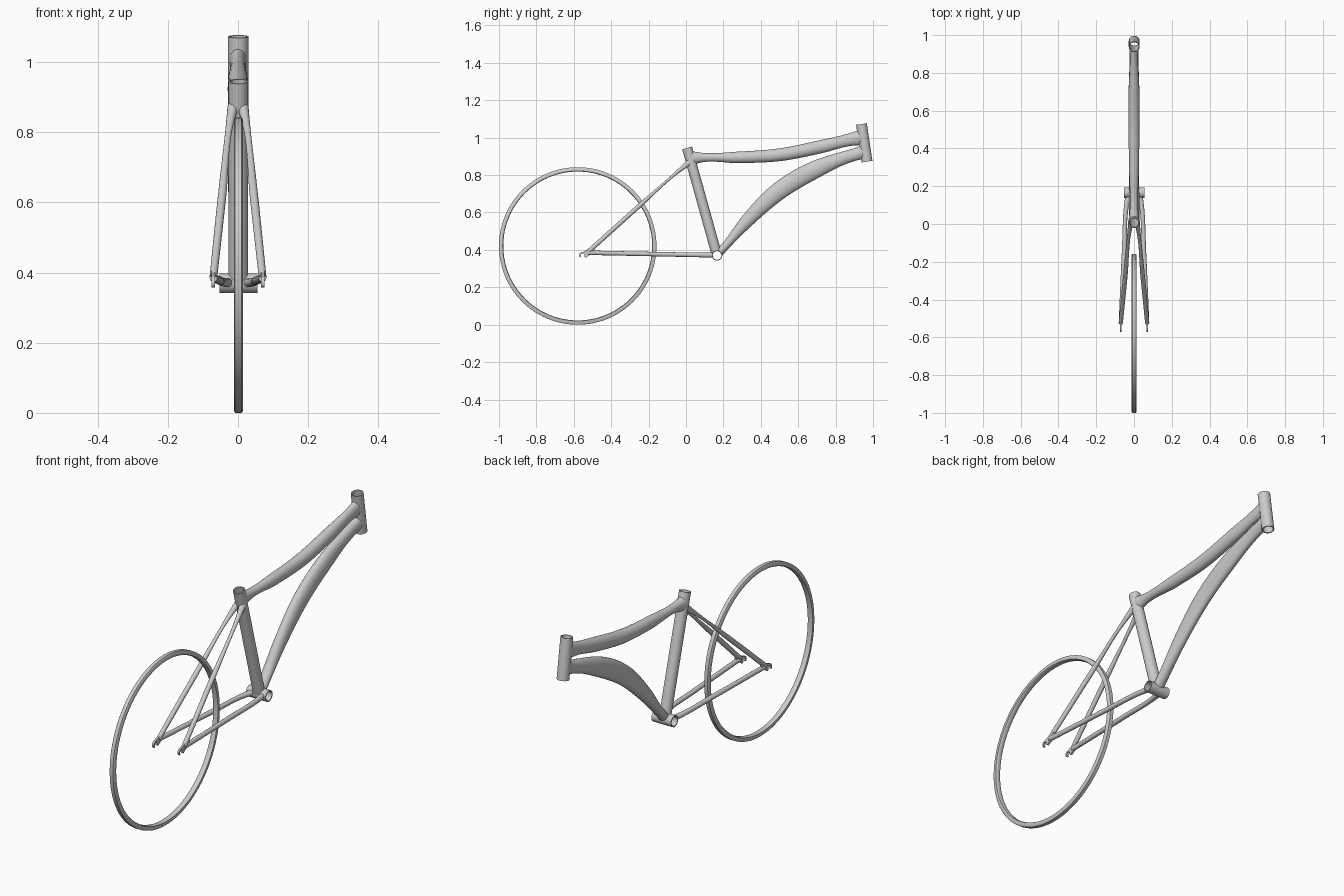
import bpy, bmesh, math
from mathutils import Vector

if "Cube" in bpy.data.objects:
    bpy.data.objects.remove(bpy.data.objects["Cube"])

X = Vector((1, 0, 0))


def smooth(ob, angle=40):
    bpy.ops.object.select_all(action='DESELECT')
    ob.select_set(True)
    bpy.context.view_layer.objects.active = ob
    bpy.ops.object.shade_smooth_by_angle(angle=math.radians(angle))


def finish(name, bm):
    bmesh.ops.recalc_face_normals(bm, faces=bm.faces[:])
    me = bpy.data.meshes.new(name)
    bm.to_mesh(me)
    bm.free()
    ob = bpy.data.objects.new(name, me)
    bpy.context.collection.objects.link(ob)
    smooth(ob)
    return ob


def skin(name, rings, closed=False):
    """Bridge equal rings of points; cap the ends unless closed."""
    bm = bmesh.new()
    vs = [[bm.verts.new(p) for p in r] for r in rings]
    n = len(vs[0])
    for k in range(len(vs) if closed else len(vs) - 1):
        a, b = vs[k], vs[(k + 1) % len(vs)]
        for i in range(n):
            j = (i + 1) % n
            bm.faces.new((a[i], a[j], b[j], b[i]))
    if not closed:
        bm.faces.new(vs[0])
        bm.faces.new(vs[-1])
    return finish(name, bm)


def ring(c, side, up, w, h, n):
    return [c + side * (w * math.cos(t)) + up * (h * math.sin(t))
            for t in (2 * math.pi * i / n for i in range(n))]


def frame(t):
    t = t.normalized()
    ref = X if abs(t.x) < 0.9 else Vector((0, 1, 0))
    up = t.cross(ref).normalized()
    return up.cross(t).normalized(), up


def pipe(name, a, b, ro, ri=None, n=32):
    """Straight tube, hollow and open if an inner radius is given."""
    a, b = Vector(a), Vector(b)
    s, u = frame(b - a)
    rings = [ring(a, s, u, ro, ro, n), ring(b, s, u, ro, ro, n)]
    if ri:
        rings += [ring(b, s, u, ri, ri, n), ring(a, s, u, ri, ri, n)]
    return skin(name, rings, closed=bool(ri))


def loft(name, keys, steps=8, n=24):
    """Smooth tube through keys of (x, y, z, half width, half height)."""
    k = [Vector(p) for p in keys]
    d = [(b - a).length for a, b in zip(k, k[1:])]
    s = [(b - a) / l for a, b, l in zip(k, k[1:], d)]
    # Chord-weighted tangents keep short spans from overshooting
    m = [s[0]] + [(s[i] * d[i + 1] + s[i + 1] * d[i]) / (d[i] + d[i + 1])
                  for i in range(len(s) - 1)] + [s[-1]]
    pts = []
    for i, l in enumerate(d):
        for j in range(steps + (i == len(d) - 1)):
            t = j / steps
            pts.append(k[i] * (2*t**3 - 3*t*t + 1) + m[i] * (l * (t**3 - 2*t*t + t))
                       + k[i + 1] * (3*t*t - 2*t**3) + m[i + 1] * (l * (t**3 - t*t)))
    cs = [Vector(p[:3]) for p in pts]
    rings = []
    for i, p in enumerate(pts):
        side, up = frame(cs[min(i + 1, len(cs) - 1)] - cs[max(i - 1, 0)])
        rings.append(ring(cs[i], side, up, p[3], p[4], n))
    return skin(name, rings)


# Rim: rounded box profile (x, radius) spun about the axle
prof = [(-.013, .401), (-.008, .398), (.008, .398), (.013, .401),
        (.013, .415), (.009, .421), (-.009, .421), (-.013, .415)]
skin("wheel_rim", [[(x + .001, -.579 + r * math.cos(t), .421 + r * math.sin(t)) for x, r in prof]
                   for t in (2 * math.pi * i / 96 for i in range(96))], closed=True)

# Hollow main tubes
bb_a, bb_b = (-.053, .166, .37), (.055, .166, .37)
head_a, head_b = (.001, .968, .872), (.001, .938, 1.073)
seat_a, seat_b = (.001, .166, .37), (.001, .006, .945)
pipe("bottom_bracket_shell", bb_a, bb_b, .028, .023)
pipe("head_tube", head_a, head_b, .029, .024)
seat = pipe("seat_tube", seat_a, seat_b, .0275, .023)

# Shaped top and down tubes
top = loft("top_tube", [
    (0, .018, .890, .028, .042), (0, .065, .893, .023, .029), (0, .29, .895, .026, .031),
    (0, .503, .909, .029, .034), (0, .717, .951, .028, .035),
    (0, .88, .990, .022, .034), (0, .915, .997, .023, .038), (0, .945, 1.003, .026, .044)])
down = loft("down_tube", [
    (0, .166, .372, .028, .022), (0, .21, .42, .027, .022), (0, .33, .559, .027, .036),
    (0, .50, .717, .029, .048), (0, .69, .829, .029, .047),
    (0, .86, .897, .024, .034), (0, .92, .915, .024, .034), (0, .957, .927, .026, .040)])

# Stays and dropouts, one of each per side
cut = [(seat, 'b'), (down, 'bh'), (top, 'sh')]
for sx, tag in ((-1, "left"), (1, "right")):
    cs = loft("chain_stay_" + tag, [
        (sx * .026, .166, .371, .017, .014), (sx * .036, .12, .372, .014, .013),
        (sx * .052, -.14, .377, .012, .012), (sx * .070, -.525, .385, .011, .012)], n=16)
    ss = loft("seat_stay_" + tag, [
        (sx * .014, .022, .872, .016, .018), (sx * .021, -.02, .838, .012, .012),
        (sx * .046, -.275, .613, .012, .012), (sx * .070, -.525, .388, .011, .012)], n=16)
    cut += [(cs, 'b'), (ss, 's')]
    # Hooked plate with a downward axle slot
    cy, cz = -.553, .371
    arc = lambda r, a0, a1: [(cy + r * math.cos(math.radians(a0 + (a1 - a0) * i / 10)),
                              cz + r * math.sin(math.radians(a0 + (a1 - a0) * i / 10)))
                             for i in range(11)]
    outline = arc(.018, 225, 85) + [(-.515, .408), (-.490, .408), (-.490, .388),
                                    (-.515, .372), (-.537, .358)] + arc(.010, -40, 225)
    bm = bmesh.new()
    f = bm.faces.new([bm.verts.new((sx * .070 - .005, y, z)) for y, z in outline])
    ext = bmesh.ops.extrude_face_region(bm, geom=[f])
    bmesh.ops.translate(bm, vec=(.010, 0, 0),
                        verts=[v for v in ext['geom'] if isinstance(v, bmesh.types.BMVert)])
    finish("dropout_" + tag, bm)


# Clear the bores where the tubes meet
def longer(a, b):
    a, b = Vector(a), Vector(b)
    d = (b - a).normalized() * .03
    return a - d, b + d


bores = {'b': pipe("bore_bracket", *longer(bb_a, bb_b), .0235),
         'h': pipe("bore_head", *longer(head_a, head_b), .0245),
         's': pipe("bore_seat", *longer(seat_a, seat_b), .0235)}
for ob, keys in cut:
    bpy.context.view_layer.objects.active = ob
    for key in keys:
        m = ob.modifiers.new("bore_" + key, 'BOOLEAN')
        m.operation, m.solver, m.object = 'DIFFERENCE', 'EXACT', bores[key]
        bpy.ops.object.modifier_move_to_index(modifier=m.name, index=0)
        bpy.ops.object.modifier_apply(modifier=m.name)
    smooth(ob)
for b in bores.values():
    bpy.data.objects.remove(b)
